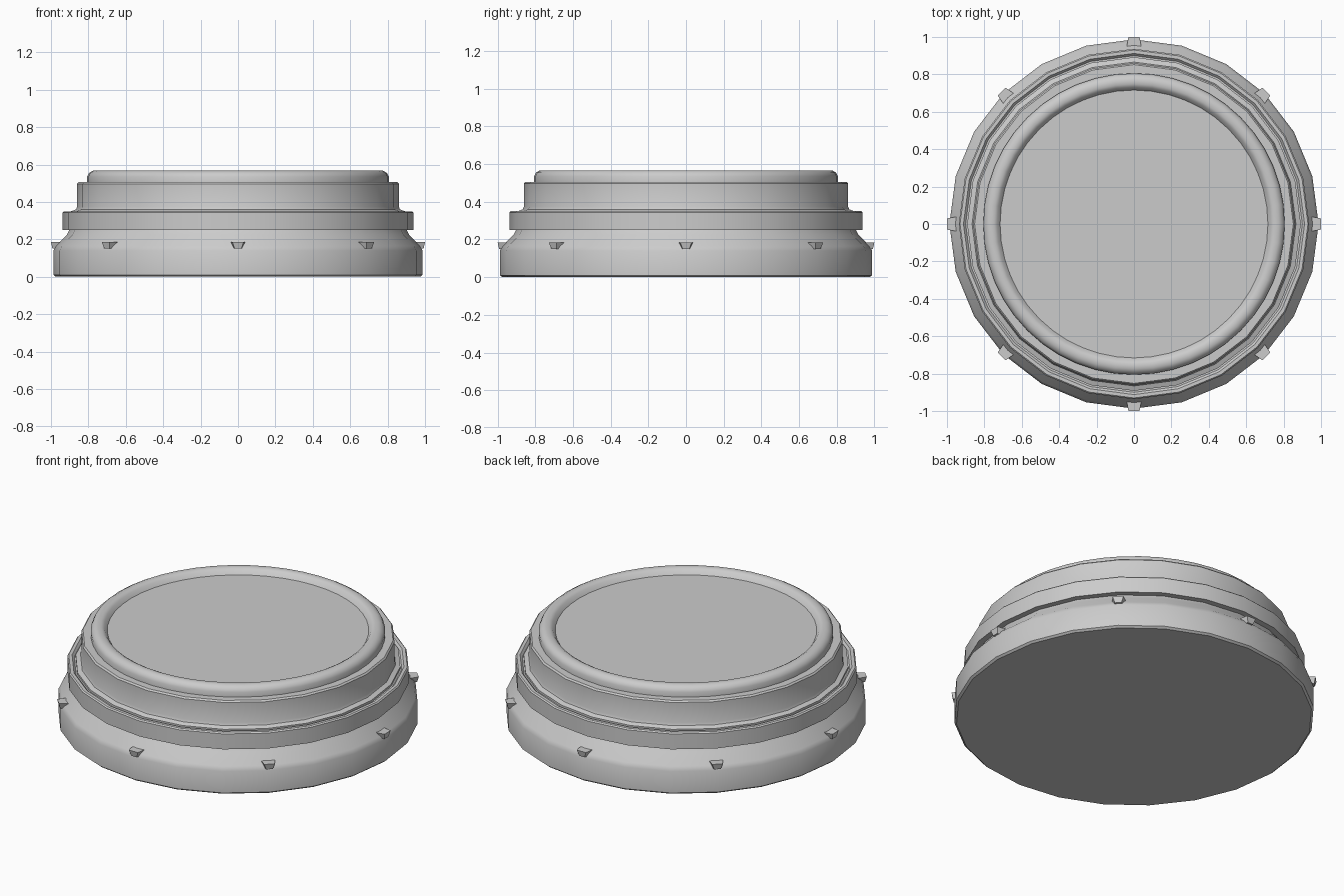
import bpy, bmesh, math
from mathutils import Matrix

cube = bpy.data.objects.get("Cube")
if cube:
    bpy.data.objects.remove(cube, do_unlink=True)

grey = bpy.data.materials.new("light grey")
grey.use_nodes = True
grey.diffuse_color = (0.6, 0.6, 0.6, 1)
grey.node_tree.nodes["Principled BSDF"].inputs["Base Color"].default_value = (0.6, 0.6, 0.6, 1)


def finish(name, bm, smooth=True):
    bmesh.ops.recalc_face_normals(bm, faces=bm.faces)
    mesh = bpy.data.meshes.new(name)
    bm.to_mesh(mesh)
    bm.free()
    mesh.materials.append(grey)
    ob = bpy.data.objects.new(name, mesh)
    bpy.context.collection.objects.link(ob)
    if smooth:
        bpy.ops.object.select_all(action="DESELECT")
        ob.select_set(True)
        bpy.context.view_layer.objects.active = ob
        bpy.ops.object.shade_smooth_by_angle(angle=math.radians(35))
    return ob


def turned(name, profile, sides):
    """Revolve (radius, height) points and cap both ends."""
    bm = bmesh.new()
    rings = []
    for r, z in profile:
        rings.append([bm.verts.new((r * math.cos(math.tau * i / sides),
                                    r * math.sin(math.tau * i / sides), z))
                      for i in range(sides)])
    for a, b in zip(rings, rings[1:]):
        for i in range(sides):
            j = (i + 1) % sides
            bm.faces.new((a[i], a[j], b[j], b[i]))
    bm.faces.new(rings[0])
    bm.faces.new(rings[-1])
    return finish(name, bm)


# Wide foot with a sloping shoulder
turned("base", [(0.975, 0), (0.987, 0.01), (0.987, 0.14), (0.975, 0.165),
                (0.915, 0.225), (0.9, 0.255)], 24)

# Projecting band with a narrow groove inside its top edge
turned("band", [(0.88, 0.25), (0.937, 0.25), (0.937, 0.343), (0.93, 0.35),
                (0.912, 0.35), (0.9, 0.337), (0.86, 0.337)], 24)

# Upright drum with a flared foot
turned("drum", [(0.892, 0.335), (0.892, 0.35), (0.866, 0.36), (0.86, 0.375),
                (0.86, 0.497), (0.852, 0.506), (0.75, 0.506)], 24)

# Rounded rim around the recessed top plate
turned("rim_and_top_plate", [(0.806, 0.5), (0.806, 0.535), (0.796, 0.555), (0.775, 0.567),
                             (0.748, 0.567), (0.732, 0.558), (0.716, 0.535)], 48)

# Eight tapered studs around the shoulder
bm = bmesh.new()
for k in range(8):
    spin = Matrix.Rotation(math.tau * k / 8, 4, "Z")
    corners = []
    for z, inner, outer, reach in ((0.15, 0.03, 0.018, 0.992), (0.185, 0.042, 0.03, 1.0)):
        for x, y in ((0.93, -inner), (reach, -outer), (reach, outer), (0.93, inner)):
            corners.append(bm.verts.new(spin @ Matrix.Translation((x, y, z)).to_translation()))
    low, high = corners[:4], corners[4:]
    bm.faces.new(low)
    bm.faces.new(high)
    for i in range(4):
        j = (i + 1) % 4
        bm.faces.new((low[i], low[j], high[j], high[i]))
finish("studs", bm, smooth=False)
